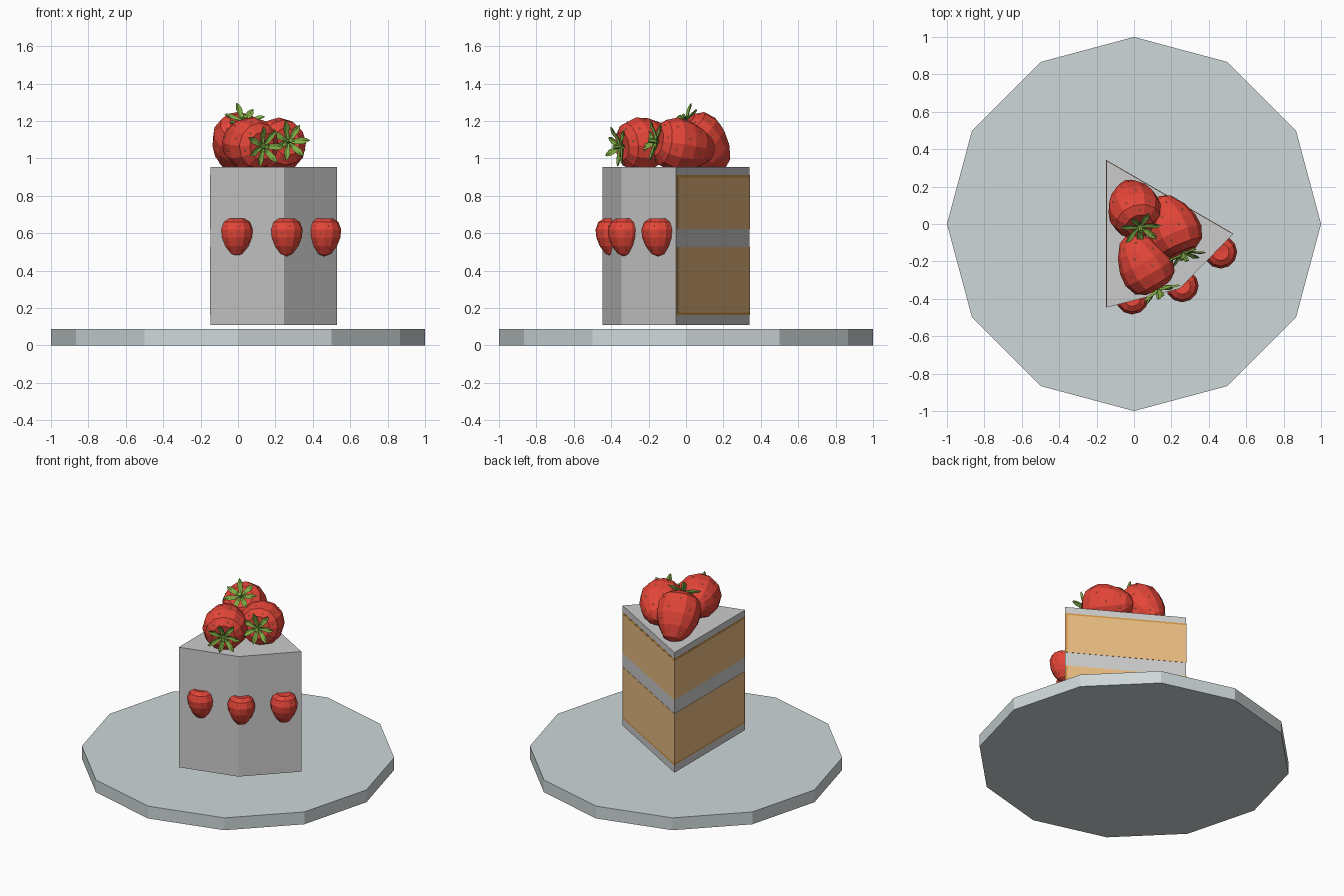
import bpy, bmesh, math
from mathutils import Vector, Matrix

if "Cube" in bpy.data.objects:
    bpy.data.objects.remove(bpy.data.objects["Cube"])


def material(name, rgb):
    m = bpy.data.materials.new(name)
    m.diffuse_color = (*rgb, 1)
    m.use_nodes = True
    m.node_tree.nodes["Principled BSDF"].inputs["Base Color"].default_value = m.diffuse_color
    return m


RED = material("berry_red", (0.78, 0.06, 0.04))
GREEN = material("leaf_green", (0.22, 0.42, 0.06))
SPONGE = material("sponge", (0.80, 0.50, 0.22))
CRUST = material("crust", (0.65, 0.30, 0.06))
SEED = material("seed", (0.85, 0.65, 0.25))
PLATE = material("plate_grey", (0.62, 0.68, 0.69))


def make_object(name, bm, mat=None, matrix=None):
    bmesh.ops.recalc_face_normals(bm, faces=bm.faces)
    me = bpy.data.meshes.new(name)
    bm.to_mesh(me)
    bm.free()
    ob = bpy.data.objects.new(name, me)
    bpy.context.collection.objects.link(ob)
    if mat:
        me.materials.append(mat)
    if matrix:
        ob.matrix_world = matrix
    return ob


def prism(name, outline, z0, z1, mat=None):
    bm = bmesh.new()
    lo = [bm.verts.new((x, y, z0)) for x, y in outline]
    hi = [bm.verts.new((x, y, z1)) for x, y in outline]
    bm.faces.new(lo)
    bm.faces.new(hi)
    n = len(outline)
    for i in range(n):
        j = (i + 1) % n
        bm.faces.new((lo[i], lo[j], hi[j], hi[i]))
    return make_object(name, bm, mat)


# Berry profile: radius and depth below the stem
PROFILE = [(0.075, -0.004), (0.122, -0.035), (0.145, -0.10), (0.138, -0.17),
           (0.108, -0.245), (0.058, -0.312)]
SIDES = 12


def berry(name, matrix):
    # Body turned from the profile
    bm = bmesh.new()
    rings = [[bm.verts.new((r * math.cos(a), r * math.sin(a), z))
              for a in (math.tau * i / SIDES for i in range(SIDES))] for r, z in PROFILE]
    top, tip = bm.verts.new((0, 0, -0.012)), bm.verts.new((0, 0, -0.335))
    for i in range(SIDES):
        j = (i + 1) % SIDES
        bm.faces.new((top, rings[0][i], rings[0][j]))
        bm.faces.new((tip, rings[-1][i], rings[-1][j]))
        for a, b in zip(rings, rings[1:]):
            bm.faces.new((a[i], a[j], b[j], b[i]))
    make_object(name, bm, RED, matrix)
    # Seeds in staggered rows on the flat facets
    bm = bmesh.new()
    for k, (a, b) in enumerate(zip(PROFILE, PROFILE[1:])):
        r, z = (a[0] + b[0]) / 2 * math.cos(math.pi / SIDES), (a[1] + b[1]) / 2
        for i in range(k % 2, SIDES, 2):
            t = math.tau * (i + 0.5) / SIDES
            bmesh.ops.create_icosphere(bm, subdivisions=1, radius=0.005, matrix=Matrix.Translation(
                (r * math.cos(t), r * math.sin(t), z)))
    make_object(name + "_seeds", bm, SEED, matrix)


def calyx(name, matrix, count=7):
    bm = bmesh.new()
    # Stalk
    bmesh.ops.create_cone(bm, cap_ends=True, segments=6, radius1=0.011, radius2=0.014,
                          depth=0.055, matrix=Matrix.Translation((0, 0, 0.02)))
    # Pointed leaves with a folded midrib
    for i in range(count):
        lift = 0.012 if i % 2 else 0.03
        rot = Matrix.Rotation(math.tau * i / count, 4, 'Z')
        rows = [(0.008, 0.006, 0.004), (0.04, 0.015, 0.010), (0.075, 0.018, lift), (0.098, 0.009, lift * 1.3)]
        grid = []
        for x, w, z in rows:
            grid.append([bm.verts.new(rot @ Vector(p)) for p in
                         ((x, -w, z + 0.005), (x, 0, z), (x, w, z + 0.005), (x, 0, z - 0.007))])
        end = bm.verts.new(rot @ Vector((0.112, 0, lift * 1.5)))
        for a, b in zip(grid, grid[1:]):
            for k in range(4):
                bm.faces.new((a[k], a[(k + 1) % 4], b[(k + 1) % 4], b[k]))
        for k in range(4):
            bm.faces.new((grid[-1][k], grid[-1][(k + 1) % 4], end))
        bm.faces.new(grid[0])
    make_object(name, bm, GREEN, matrix)


# Twelve-sided plate
prism("plate", [(math.cos(math.tau * i / 12), math.sin(math.tau * i / 12)) for i in range(12)],
      0, 0.087, PLATE)

# Icing wedge with a two-facet outer side
TIP, RIGHT, MID, LEFT = (-0.148, 0.34), (0.53, -0.053), (0.245, -0.345), (-0.148, -0.447)
prism("icing", [TIP, RIGHT, MID, LEFT], 0.11, 0.955)


# Sponge layers showing on the two cut faces
def layer(name, z0, z1, mat, proud, inset):
    tip = Vector(TIP) + Vector((-0.5, 0.866)) * proud * 2
    outline = [tip]
    for corner in (RIGHT, LEFT):
        d = Vector(corner) - Vector(TIP)
        outline.append(tip + d * (1 - inset))
    prism(name, [tuple(p) for p in outline], z0, z1, mat)


for label, z0, z1, c0, c1 in (("lower", 0.163, 0.525, 0.012, 0), ("upper", 0.622, 0.91, 0, 0.012)):
    layer(label + "_crust", z0, z1, CRUST, 0.001, 0.003)
    layer(label + "_sponge", z0 + c0, z1 - c1, SPONGE, 0.002, 0.014)

# Whole berries piled on top: stem point and stem direction
for name, base, axis in (("back_berry", (0.03, -0.01, 1.19), (0.2, -0.65, 0.73)),
                         ("right_berry", (0.265, -0.155, 1.09), (0.38, -0.9, 0.15)),
                         ("front_berry", (0.13, -0.345, 1.065), (0.5, -0.86, -0.08))):
    m = Matrix.Translation(base) @ Vector(axis).to_track_quat('Z', 'Y').to_matrix().to_4x4()
    berry(name, m)
    calyx(name + "_leaves", m)

# Small berries set into the outer side
for i, (x, y) in enumerate(((-0.01, -0.395), (0.257, -0.33), (0.463, -0.15))):
    berry(f"side_berry_{i + 1}", Matrix.Translation((x, y, 0.68)) @ Matrix.Scale(0.61, 4))
